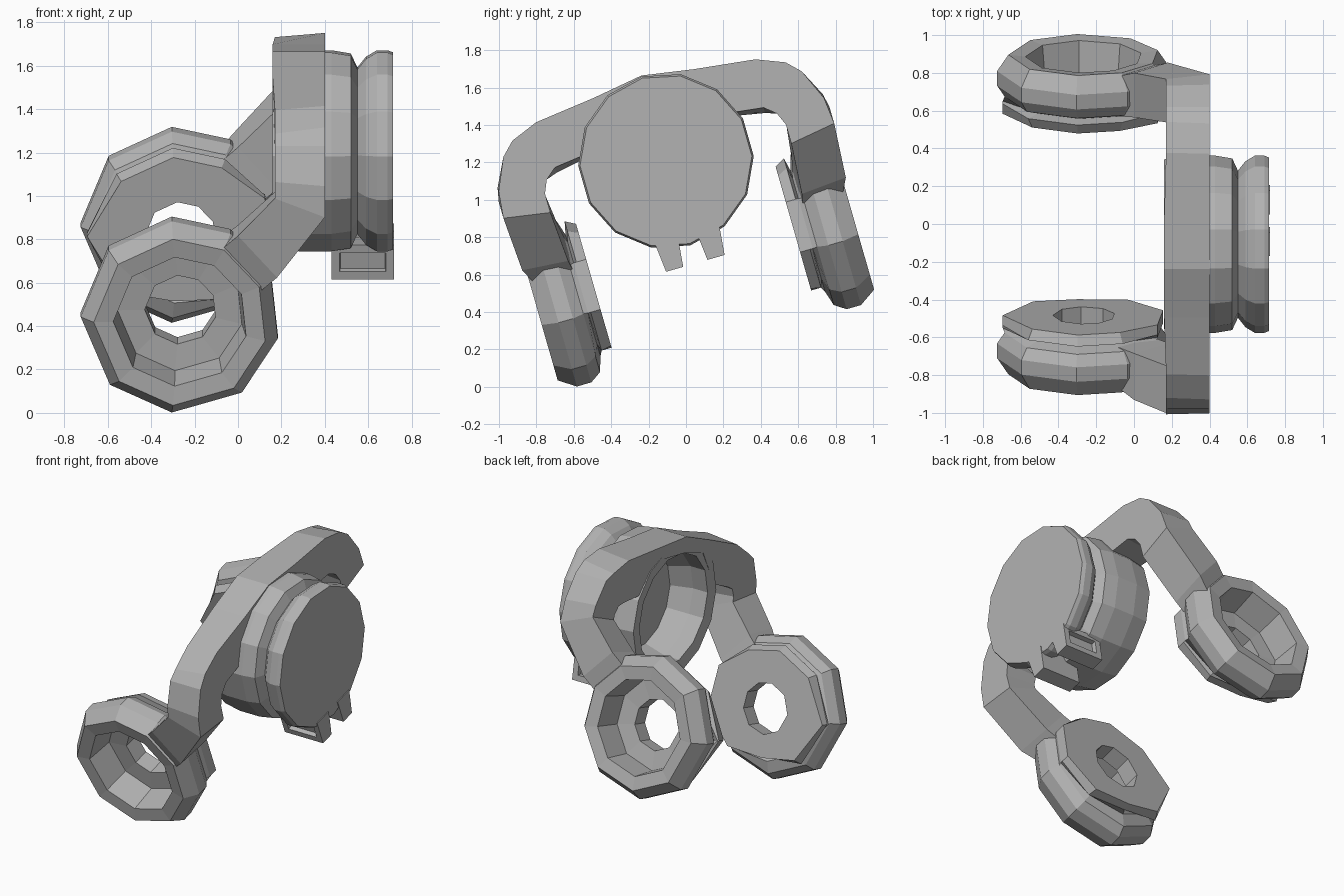
import bpy, bmesh, math
from mathutils import Matrix

cube = bpy.data.objects.get("Cube")
if cube:
    bpy.data.objects.remove(cube, do_unlink=True)

# One grey for the whole model
grey = bpy.data.materials.new("plain_grey")
grey.use_nodes = True
grey.diffuse_color = (0.45, 0.45, 0.45, 1)
grey.node_tree.nodes["Principled BSDF"].inputs["Base Color"].default_value = (0.45, 0.45, 0.45, 1)

# The model is symmetric about its own middle plane, and leans as a whole
LEAN = Matrix.Translation((0, 0.05, 0.66)) @ Matrix.Rotation(math.radians(16), 4, 'X')


def finish(name, bm, mirror=True):
    bmesh.ops.recalc_face_normals(bm, faces=bm.faces)
    mesh = bpy.data.meshes.new(name)
    bm.to_mesh(mesh)
    bm.free()
    mesh.materials.append(grey)
    obj = bpy.data.objects.new(name, mesh)
    bpy.context.collection.objects.link(obj)
    obj.matrix_world = LEAN
    if mirror:
        mod = obj.modifiers.new("Mirror", 'MIRROR')
        mod.use_axis = (False, True, False)
        mod.use_clip = True


def loft(rings, caps=(False, False), wrap=False):
    """Skin closed rings of points, one after the other."""
    bm = bmesh.new()
    loops = [[bm.verts.new(p) for p in ring] for ring in rings]
    pairs = list(zip(loops, loops[1:]))
    if wrap:
        pairs.append((loops[-1], loops[0]))
    for a, b in pairs:
        n = len(a)
        for i in range(n):
            j = (i + 1) % n
            bm.faces.new((a[i], a[j], b[j], b[i]))
    for want, loop in zip(caps, (loops[0], loops[-1])):
        if want:
            bm.faces.new(loop)
    return bm


# Drum: hollow on one side, grooved rim, flat cap
def drum_ring(r, x, n=14):
    angles = [2 * math.pi * (i + 0.5) / n for i in range(n)]
    return [(x, r * math.cos(a), 0.57 + r * math.sin(a)) for a in angles]


drum_profile = [(0.32, 0.42), (0.37, 0.28), (0.37, 0.17), (0.45, 0.16), (0.47, 0.28),
                (0.47, 0.43), (0.455, 0.52), (0.39, 0.55), (0.44, 0.59),
                (0.47, 0.64), (0.47, 0.69), (0.46, 0.715)]
finish("drum", loft([drum_ring(r, x) for r, x in drum_profile], (True, True)), False)

# Arms: a broad strap over the drum that bends down and slants to each cup
# (outer point, inner point, left x, right x, slant)
sections = [((0, 1.045), (0, 0.94), 0.16, 0.40, 0),
            ((0.28, 1.0), (0.22, 0.92), 0.16, 0.40, 0),
            ((0.61, 0.95), (0.42, 0.71), 0.17, 0.40, -0.01),
            ((0.76, 0.885), (0.58, 0.685), 0.17, 0.40, -0.015),
            ((0.83, 0.83), (0.64, 0.65), 0.17, 0.40, 0),
            ((0.905, 0.67), (0.67, 0.59), 0.17, 0.40, 0.01),
            ((0.92, 0.56), (0.67, 0.52), 0.17, 0.40, 0.045),
            ((0.90, 0.32), (0.65, 0.30), 0.0, 0.18, 0.10),
            ((0.84, 0.20), (0.63, 0.20), -0.12, 0.06, 0.10)]
rings = []
for (uo, vo), (ui, vi), x0, x1, s in sections:
    rings.append([(x0, uo, vo + s), (x1, uo, vo - s), (x1, ui, vi - s), (x0, ui, vi + s)])
finish("arms", loft(rings, (False, True)))

# Cups: uneven nine-sided rings with a recessed floor and a pad on the inside
CUP_ANGLES = [math.radians(a) for a in (-95, -52, -13, 25, 60, 95, 136, 180, 225)]


def cup_ring(r, u, part):
    pts = []
    for a in CUP_ANGLES:
        rr = r
        if part in ("pad", "groove") and abs(math.sin(a)) < 0.45:
            rr = max(r, 0.43)  # pad and cup run together at the sides
        v = rr * math.sin(a)
        if part == "pad":
            v = max(v, -0.31)  # pad has a flat lower edge
        pts.append((-0.265 + rr * math.cos(a), u, v))
    return pts


cup_profile = [(0.165, 0.555, "hole"), (0.38, 0.555, "pad"), (0.41, 0.61, "pad"),
               (0.34, 0.625, "groove"), (0.42, 0.65, "cup"), (0.46, 0.71, "cup"),
               (0.46, 0.79, "cup"), (0.40, 0.88, "cup"), (0.31, 0.87, "cup"),
               (0.29, 0.68, "cup"), (0.165, 0.67, "hole")]
finish("cups", loft([cup_ring(*p) for p in cup_profile], wrap=True))

# Lugs under the drum, flared at the top, each with a small socket in its outer side
bm = bmesh.new()
bmesh.ops.create_cube(bm, size=1)
for v in bm.verts:
    width = 0.095 if v.co.z < 0 else 0.13
    v.co = (0.575 + v.co.x * 0.29, 0.115 + v.co.y * width, 0.085 + v.co.z * 0.17)
bm.normal_update()
side = [f for f in bm.faces if f.normal.y > 0.9]
bmesh.ops.inset_region(bm, faces=side, thickness=0.055)
bmesh.ops.inset_region(bm, faces=side, thickness=0.004, depth=-0.03)
finish("lugs", bm)
